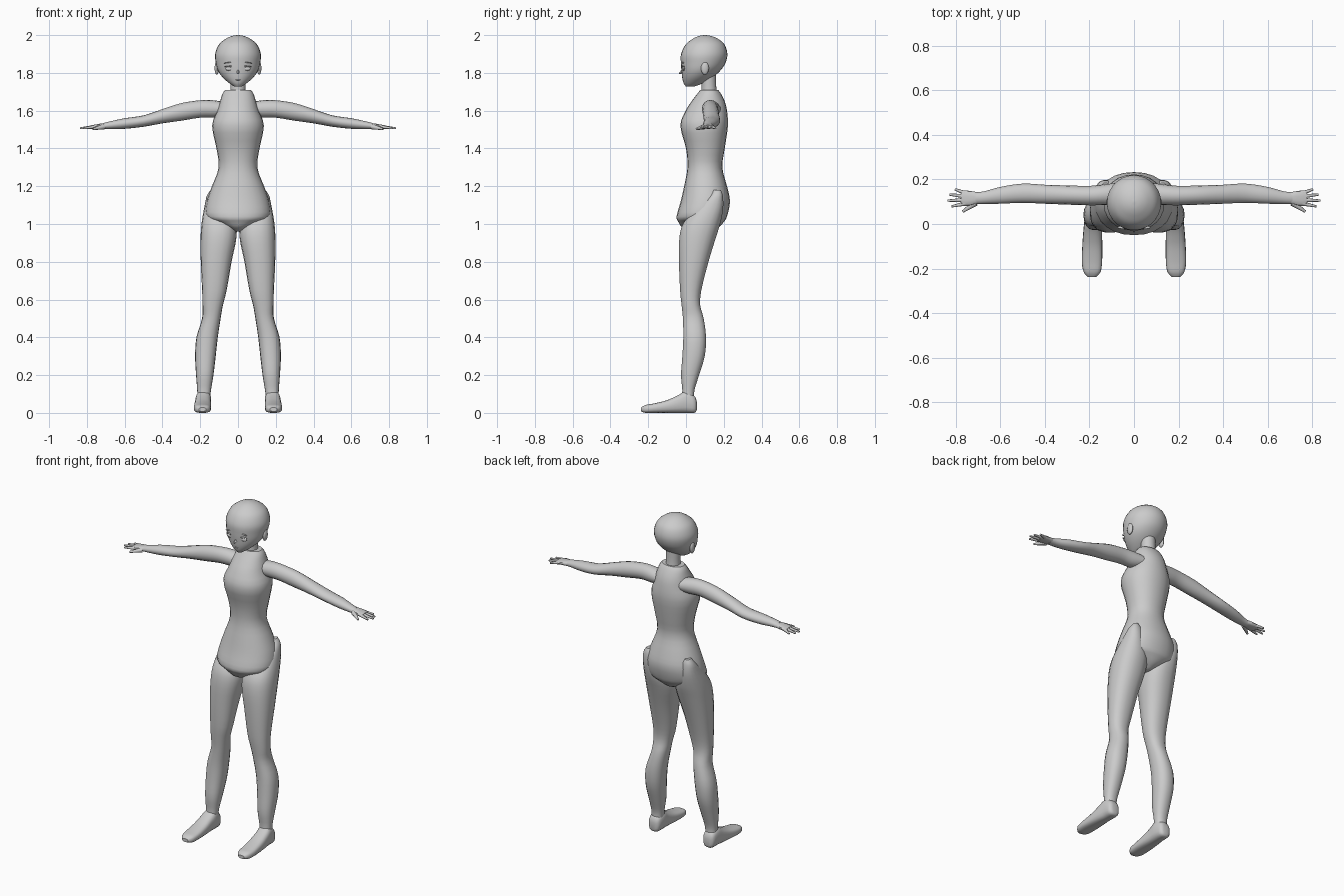
import bpy, bmesh, math
from mathutils import Vector, Matrix

grey = bpy.data.materials.new("plain grey")
grey.diffuse_color = (0.6, 0.6, 0.6, 1)


def finish(name, bm, mirror=False, angle=40):
    bmesh.ops.recalc_face_normals(bm, faces=bm.faces[:])
    me = bpy.data.meshes.new(name)
    for f in bm.faces:
        f.smooth = True
    bm.to_mesh(me)
    bm.free()
    me.set_sharp_from_angle(angle=math.radians(angle))
    me.materials.append(grey)
    ob = bpy.data.objects.new(name, me)
    bpy.context.collection.objects.link(ob)
    if mirror:
        ob.modifiers.new("mirror", 'MIRROR')
    return ob


def spline(keys, steps):
    """Catmull-Rom through the key sections."""
    k = [keys[0]] + list(keys) + [keys[-1]]
    out = []
    for i in range(1, len(k) - 2):
        for s in range(steps):
            t = s / steps
            out.append([0.5 * (2 * b + (c - a) * t + (2 * a - 5 * b + 4 * c - d) * t * t
                               + (3 * b - a - 3 * c + d) * t ** 3)
                        for a, b, c, d in zip(*k[i - 1:i + 3])])
    return out + [list(keys[-1])]


def loft(name, axis, keys, power=2.0, n=20, steps=3, mirror=False):
    """Keys are (position on axis, u min, u max, v min, v max)."""
    bm = bmesh.new()
    rings = []
    for a, u0, u1, v0, v1 in spline(keys, steps):
        ring = []
        for i in range(n):
            c, s = math.cos(math.tau * i / n), math.sin(math.tau * i / n)
            c = math.copysign(abs(c) ** (2 / power), c)
            s = math.copysign(abs(s) ** (2 / power), s)
            u = (u0 + u1) / 2 + c * (u1 - u0) / 2
            v = (v0 + v1) / 2 + s * (v1 - v0) / 2
            p = {'x': (a, u, v), 'y': (u, a, v), 'z': (u, v, a)}[axis]
            ring.append(bm.verts.new((p[0], p[1], max(p[2], 0))))
        rings.append(ring)
    for r, q in zip(rings, rings[1:]):
        for i in range(n):
            j = (i + 1) % n
            bm.faces.new((r[i], r[j], q[j], q[i]))
    bm.faces.new(rings[0])
    bm.faces.new(rings[-1])
    return finish(name, bm, mirror)


def sym(keys):
    """(z, half width, y front, y back) to loft keys."""
    return [(z, -w, w, f, b) for z, w, f, b in keys]


def ellipsoid(name, at, size, turn=0, mirror=False):
    bm = bmesh.new()
    m = Matrix.Translation(at) @ Matrix.Rotation(turn, 4, 'Y') @ Matrix.Diagonal((*size, 1))
    bmesh.ops.create_uvsphere(bm, u_segments=14, v_segments=10, radius=1, matrix=m)
    return finish(name, bm, mirror)


def taper(name, a, b, r1, r2, seg=8, mirror=False):
    a, b = Vector(a), Vector(b)
    bm = bmesh.new()
    m = Matrix.Translation((a + b) / 2) @ (b - a).to_track_quat('Z', 'Y').to_matrix().to_4x4()
    bmesh.ops.create_cone(bm, cap_ends=True, segments=seg, radius1=r1, radius2=r2,
                          depth=(b - a).length, matrix=m)
    return finish(name, bm, mirror, 60)


# torso from crotch to collar
loft("torso", 'z', sym([
    (0.96, 0.02, 0.02, 0.13), (0.98, 0.06, -0.02, 0.17), (1.01, 0.125, -0.04, 0.20),
    (1.04, 0.172, -0.05, 0.217), (1.12, 0.166, -0.028, 0.233), (1.20, 0.138, -0.01, 0.217),
    (1.30, 0.102, 0.008, 0.192), (1.40, 0.114, 0.0, 0.205), (1.52, 0.137, -0.03, 0.222),
    (1.60, 0.110, -0.002, 0.217), (1.65, 0.095, 0.03, 0.205), (1.69, 0.082, 0.06, 0.185),
    (1.71, 0.068, 0.075, 0.17)]), power=2.15, n=24)

# neck
loft("neck", 'z', sym([(1.68, 0.043, 0.08, 0.165), (1.73, 0.04, 0.083, 0.16),
                       (1.80, 0.042, 0.08, 0.16)]))

# head with pointed chin
loft("head", 'z', sym([
    (1.727, 0.018, 0.0, 0.04), (1.745, 0.046, -0.012, 0.09), (1.775, 0.08, -0.02, 0.14),
    (1.81, 0.105, -0.024, 0.18), (1.85, 0.117, -0.027, 0.208), (1.90, 0.121, -0.026, 0.219),
    (1.95, 0.101, -0.002, 0.204), (1.98, 0.066, 0.035, 0.17), (1.995, 0.033, 0.067, 0.135),
    (2.0, 0.004, 0.096, 0.104)]), n=28, steps=4)

# face details
taper("nose", (0, -0.018, 1.808), (0, -0.038, 1.795), 0.011, 0.002, 4)
ellipsoid("mouth", (0, -0.014, 1.763), (0.014, 0.006, 0.003))
ellipsoid("eye", (0.046, -0.012, 1.822), (0.021, 0.008, 0.011), mirror=True)
ellipsoid("upper_lash", (0.047, -0.015, 1.835), (0.025, 0.008, 0.003), 0.1, True)
ellipsoid("eyebrow", (0.05, -0.016, 1.855), (0.025, 0.006, 0.002), 0.15, True)
ellipsoid("ear", (0.112, 0.10, 1.825), (0.012, 0.021, 0.035), mirror=True)

# leg, rising to a point behind the hip
loft("leg", 'z', [
    (0.07, 0.148, 0.215, -0.025, 0.045), (0.12, 0.143, 0.216, -0.02, 0.045),
    (0.20, 0.130, 0.222, -0.027, 0.07), (0.30, 0.118, 0.227, -0.02, 0.10),
    (0.40, 0.107, 0.220, -0.015, 0.107), (0.50, 0.092, 0.190, -0.017, 0.094),
    (0.57, 0.080, 0.188, -0.024, 0.076), (0.65, 0.060, 0.190, -0.032, 0.082),
    (0.80, 0.034, 0.197, -0.038, 0.12), (0.93, 0.008, 0.198, -0.036, 0.16),
    (1.01, 0.015, 0.192, -0.012, 0.185), (1.09, 0.065, 0.178, 0.06, 0.198),
    (1.15, 0.09, 0.165, 0.125, 0.195), (1.18, 0.115, 0.145, 0.145, 0.185)],
    power=2.3, n=18, mirror=True)

# foot
loft("foot", 'y', [
    (0.057, 0.165, 0.20, 0.015, 0.06), (0.045, 0.148, 0.218, 0, 0.09),
    (0.0, 0.142, 0.224, 0, 0.115), (-0.04, 0.143, 0.228, 0, 0.095),
    (-0.10, 0.142, 0.232, 0, 0.068), (-0.17, 0.143, 0.234, 0, 0.05),
    (-0.215, 0.15, 0.226, 0, 0.042), (-0.238, 0.17, 0.207, 0.008, 0.028)],
    power=2.8, n=18, mirror=True)

# arm, drooping slightly to the wrist
loft("arm", 'x', [
    (0.07, 0.085, 0.185, 1.57, 1.645), (0.13, 0.085, 0.178, 1.563, 1.655),
    (0.20, 0.084, 0.171, 1.563, 1.655), (0.30, 0.087, 0.173, 1.547, 1.64),
    (0.40, 0.091, 0.176, 1.533, 1.608), (0.50, 0.095, 0.181, 1.515, 1.575),
    (0.60, 0.091, 0.166, 1.504, 1.56), (0.67, 0.09, 0.147, 1.502, 1.545),
    (0.71, 0.09, 0.142, 1.502, 1.535)], n=16, mirror=True)

# hand
loft("palm", 'x', [
    (0.69, 0.094, 0.140, 1.504, 1.536), (0.72, 0.086, 0.146, 1.504, 1.533),
    (0.755, 0.081, 0.150, 1.504, 1.527), (0.775, 0.088, 0.146, 1.506, 1.523)],
    power=2.4, n=14, mirror=True)
for finger, y0, x1, y1 in (("index", 0.092, 0.818, 0.079), ("middle", 0.108, 0.836, 0.105),
                           ("ring", 0.124, 0.828, 0.132), ("little", 0.138, 0.803, 0.156)):
    taper(finger + "_finger", (0.755, y0, 1.515), (x1, y1, 1.507), 0.010, 0.005, mirror=True)
taper("thumb", (0.71, 0.095, 1.515), (0.768, 0.056, 1.503), 0.014, 0.006, mirror=True)
